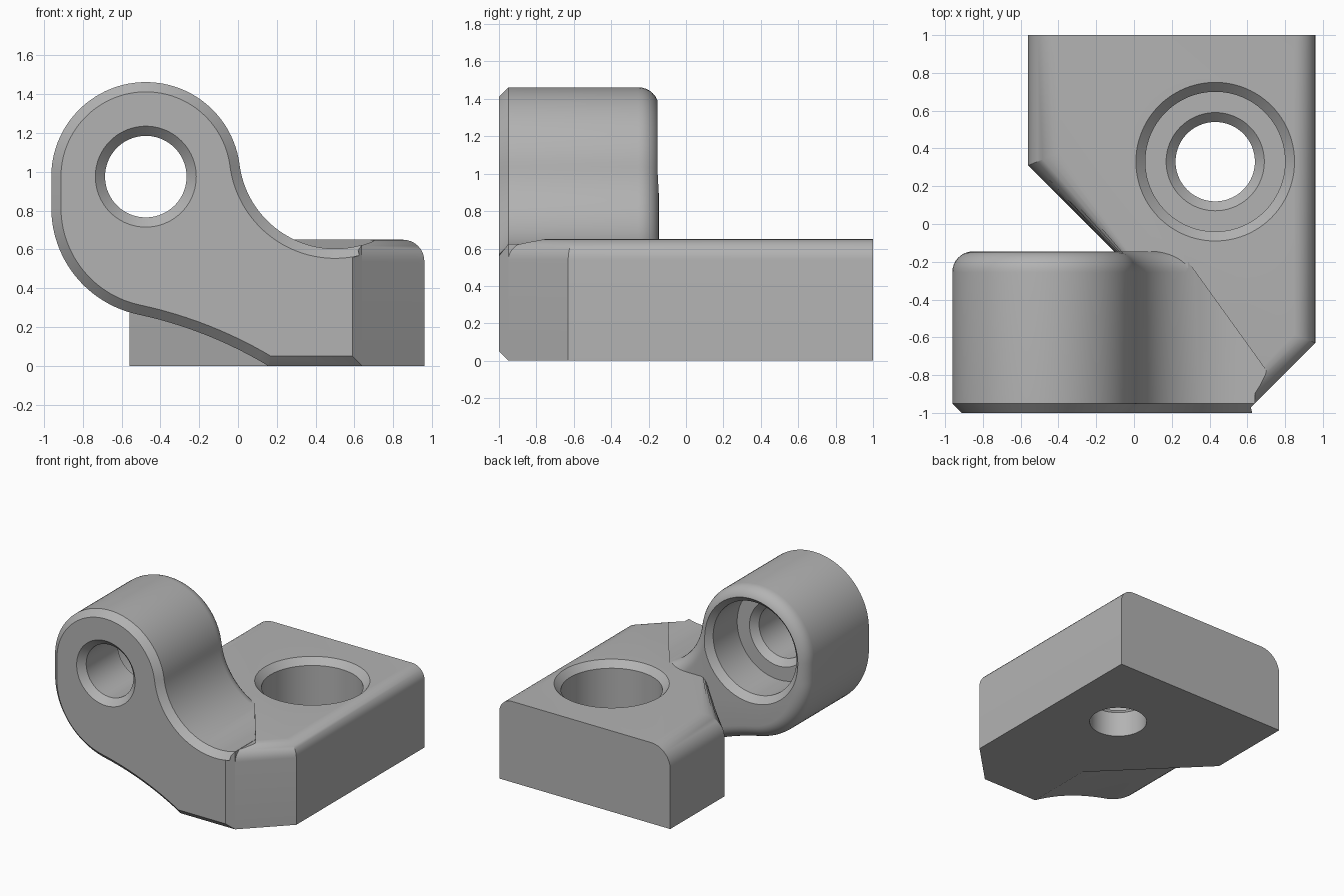
import bpy, bmesh
from math import cos, sin, radians, pi

if "Cube" in bpy.data.objects:
    bpy.data.objects.remove(bpy.data.objects["Cube"])

steel = bpy.data.materials.new("plain_grey")
GREY = (0.45, 0.45, 0.45, 1)
steel.use_nodes = True
steel.diffuse_color = GREY
steel.node_tree.nodes["Principled BSDF"].inputs["Base Color"].default_value = GREY


def finish(bm, name):
    bmesh.ops.recalc_face_normals(bm, faces=bm.faces)
    mesh = bpy.data.meshes.new(name)
    bm.to_mesh(mesh)
    bm.free()
    mesh.materials.append(steel)
    obj = bpy.data.objects.new(name, mesh)
    bpy.context.collection.objects.link(obj)
    return obj


def arc(cx, cz, r, start, end, n):
    angles = [radians(start + (end - start) * i / n) for i in range(n + 1)]
    return [(cx + r * cos(a), cz + r * sin(a)) for a in angles]


def prism(near, far):
    """Closed solid between two matching outlines."""
    bm = bmesh.new()
    a, b = [[bm.verts.new(p) for p in ring] for ring in (near, far)]
    bm.faces.new(a)
    bm.faces.new(b[::-1])
    for i in range(len(a)):
        bm.faces.new((a[i - 1], a[i], b[i], b[i - 1]))
    bmesh.ops.recalc_face_normals(bm, faces=bm.faces)
    return bm


def round_edges(bm, test, width, segments):
    edges = [e for e in bm.edges if test(e.verts[0].co, e.verts[1].co)]
    bmesh.ops.bevel(bm, geom=edges, offset=width, segments=segments,
                    profile=0.5, affect='EDGES', clamp_overlap=False)


def turned(name, profile, place, n=96):
    """Solid of revolution from (radius, height) pairs."""
    bm = bmesh.new()
    rings = [[bm.verts.new(place(r * cos(2 * pi * i / n), r * sin(2 * pi * i / n), h))
              for i in range(n)] for r, h in profile]
    for a, b in zip(rings, rings[1:]):
        for i in range(n):
            bm.faces.new((a[i - 1], a[i], b[i], b[i - 1]))
    bm.faces.new(rings[0])
    bm.faces.new(rings[-1])
    return finish(bm, name)


def combine(target, tool, operation):
    mod = target.modifiers.new(operation.lower(), 'BOOLEAN')
    mod.object, mod.operation, mod.solver = tool, operation, 'EXACT'
    bpy.context.view_layer.objects.active = target
    bpy.ops.object.modifier_apply(modifier=mod.name)
    bpy.data.objects.remove(tool)


# Base block: cut-corner plan with rounded upper sides
TOP = 0.65
plan = [(-0.56, 1), (0.96, 1), (0.96, -0.63), (0.64, -0.95),
        (0.156, -0.95), (0.156, -0.406), (-0.56, 0.31)]
bm = prism([(x, y, 0) for x, y in plan], [(x, y, TOP) for x, y in plan])


def upper(p, q):
    return min(p.z, q.z) > TOP - 0.001


def right_side(p, q):
    return upper(p, q) and min(p.x, q.x) > 0.6 and min(p.y, q.y) < 0.9 \
        and abs(p.x - q.x) < 0.4


def left_side(p, q):
    return upper(p, q) and max(p.x, q.x) < 0.2 and abs(p.y - q.y) > 0.6


round_edges(bm, right_side, 0.11, 8)
round_edges(bm, left_side, 0.17, 8)
bracket = finish(bm, "bracket_base")

# Shallow scoop that carries the lug's hollow into the base, ending obliquely
ring = arc(0.5, 1.1, 0.498, 0, 360, 128)[:-1]
scoop = finish(prism([(x, -3, z) for x, z in ring],
                     [(x, -0.22 - 1.39 * (x - 0.3), z) for x, z in ring]), "scoop")
combine(bracket, scoop, 'DIFFERENCE')

# Lug: rounded eye flowing into the base, chamfered in front, rounded behind
FRONT, BACK = -1, -0.145
outline = (arc(-0.475, 0.975, 0.487, 180, 7.3, 48)
           + arc(0.5, 1.1, 0.496, 187.3, 286.4, 32)[1:]
           + [(0.64, 0)]
           + arc(-0.972, -1.877, 2.19, 59, 78, 12)
           + arc(-0.4, 0.815, 0.562, 258, 180, 24)[1:])
bm = prism([(x, FRONT, z) for x, z in outline], [(x, BACK, z) for x, z in outline])
round_edges(bm, lambda p, q: max(p.y, q.y) < FRONT + 0.001, 0.05, 1)
round_edges(bm, lambda p, q: min(p.y, q.y) > BACK - 0.001, 0.11, 8)
combine(bracket, finish(bm, "lug"), 'UNION')

# Stepped, chamfered bores through base and lug
base_bore = turned("base_bore", [(0.21, -0.1), (0.21, 0.2), (0.26, 0.25),
                                 (0.37, 0.25), (0.37, 0.6), (0.44, 0.67)],
                   lambda u, v, h: (0.43 + u, 0.33 + v, h))
combine(bracket, base_bore, 'DIFFERENCE')
lug_bore = turned("lug_bore", [(0.28, -1.02), (0.21, -0.95), (0.21, -0.55), (0.26, -0.5),
                               (0.37, -0.5), (0.37, -0.195), (0.44, -0.125)],
                  lambda u, v, h: (-0.475 + u, h, 0.975 + v))
combine(bracket, lug_bore, 'DIFFERENCE')

# Smooth curved faces, keep crisp edges
bracket.name = "angled_bracket"
bpy.ops.object.select_all(action='DESELECT')
bracket.select_set(True)
bpy.context.view_layer.objects.active = bracket
bpy.ops.object.shade_smooth_by_angle(angle=radians(30))
